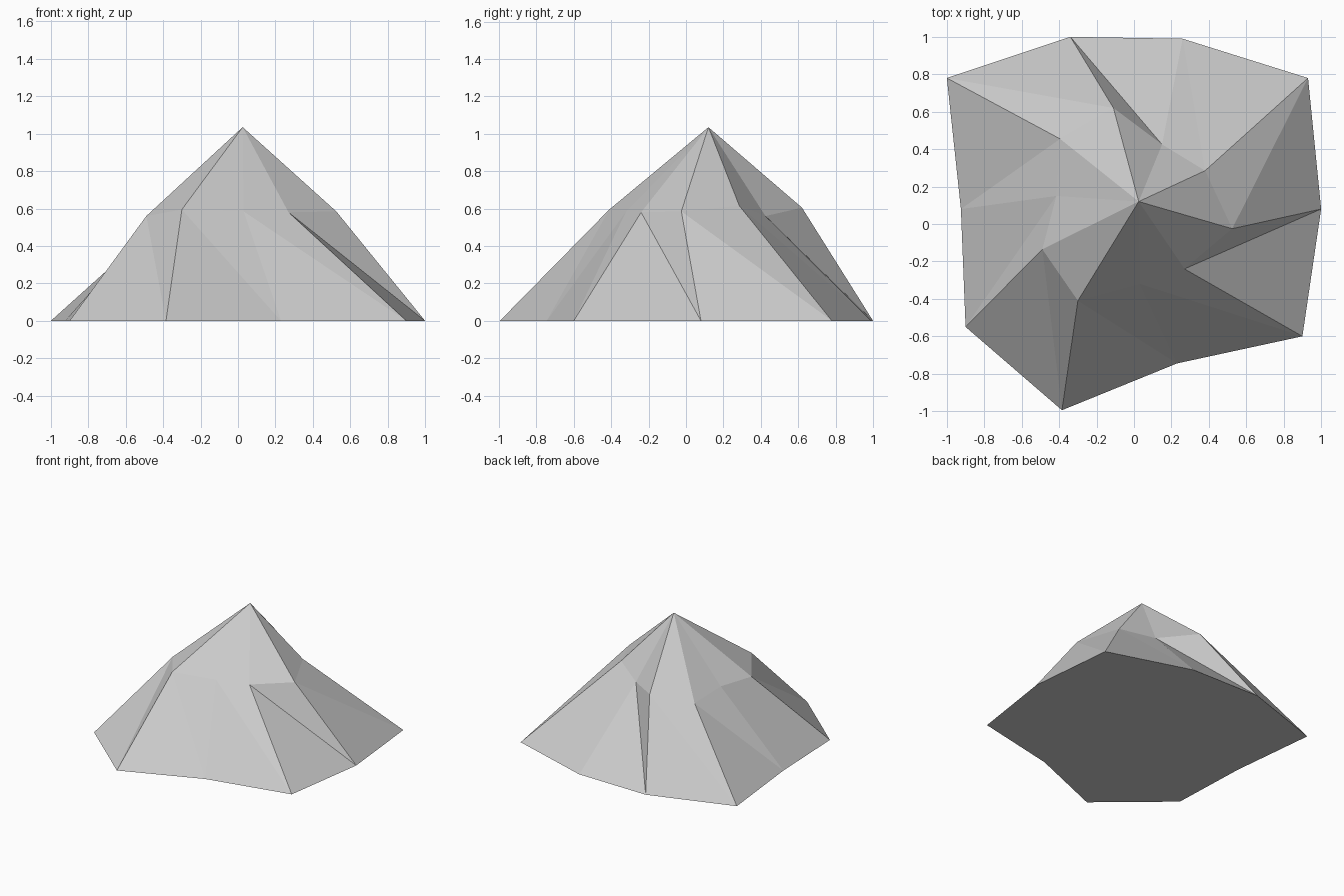
import bpy, bmesh

if "Cube" in bpy.data.objects:
    bpy.data.objects.remove(bpy.data.objects["Cube"])

# Irregular ten-sided mountain: ground ring, shoulder ring, peak
ground = [(1.0, 0.08), (0.93, 0.78), (0.26, 0.99), (-0.34, 1.0), (-1.0, 0.78),
          (-0.925, 0.08), (-0.90, -0.55), (-0.385, -0.995), (0.23, -0.745), (0.90, -0.60)]
shoulder = [(0.525, -0.025, 0.585), (0.38, 0.285, 0.615), (0.15, 0.425, 0.56),
            (-0.11, 0.62, 0.605), (-0.395, 0.455, 0.545), (-0.415, 0.15, 0.57),
            (-0.49, -0.135, 0.56), (-0.30, -0.41, 0.595), (0.03, -0.32, 0.585),
            (0.27, -0.24, 0.58)]
peak = (0.025, 0.12, 1.035)

bm = bmesh.new()
low = [bm.verts.new((x, y, 0)) for x, y in ground]
mid = [bm.verts.new(p) for p in shoulder]
top = bm.verts.new(peak)

# Two triangles per lower slope, one per upper slope
n = len(low)
for i in range(n):
    j = (i + 1) % n
    bm.faces.new((low[i], low[j], mid[i]))
    bm.faces.new((mid[i], low[j], mid[j]))
    bm.faces.new((mid[i], mid[j], top))

# Flat underside
bm.faces.new(low[::-1])

mesh = bpy.data.meshes.new("mountain")
bm.to_mesh(mesh)
bm.free()

rock = bpy.data.materials.new("rock grey")
rock.diffuse_color = (0.6, 0.6, 0.6, 1)
rock.use_nodes = True
rock.node_tree.nodes["Principled BSDF"].inputs["Base Color"].default_value = rock.diffuse_color
mesh.materials.append(rock)
bpy.context.collection.objects.link(bpy.data.objects.new("mountain", mesh))
